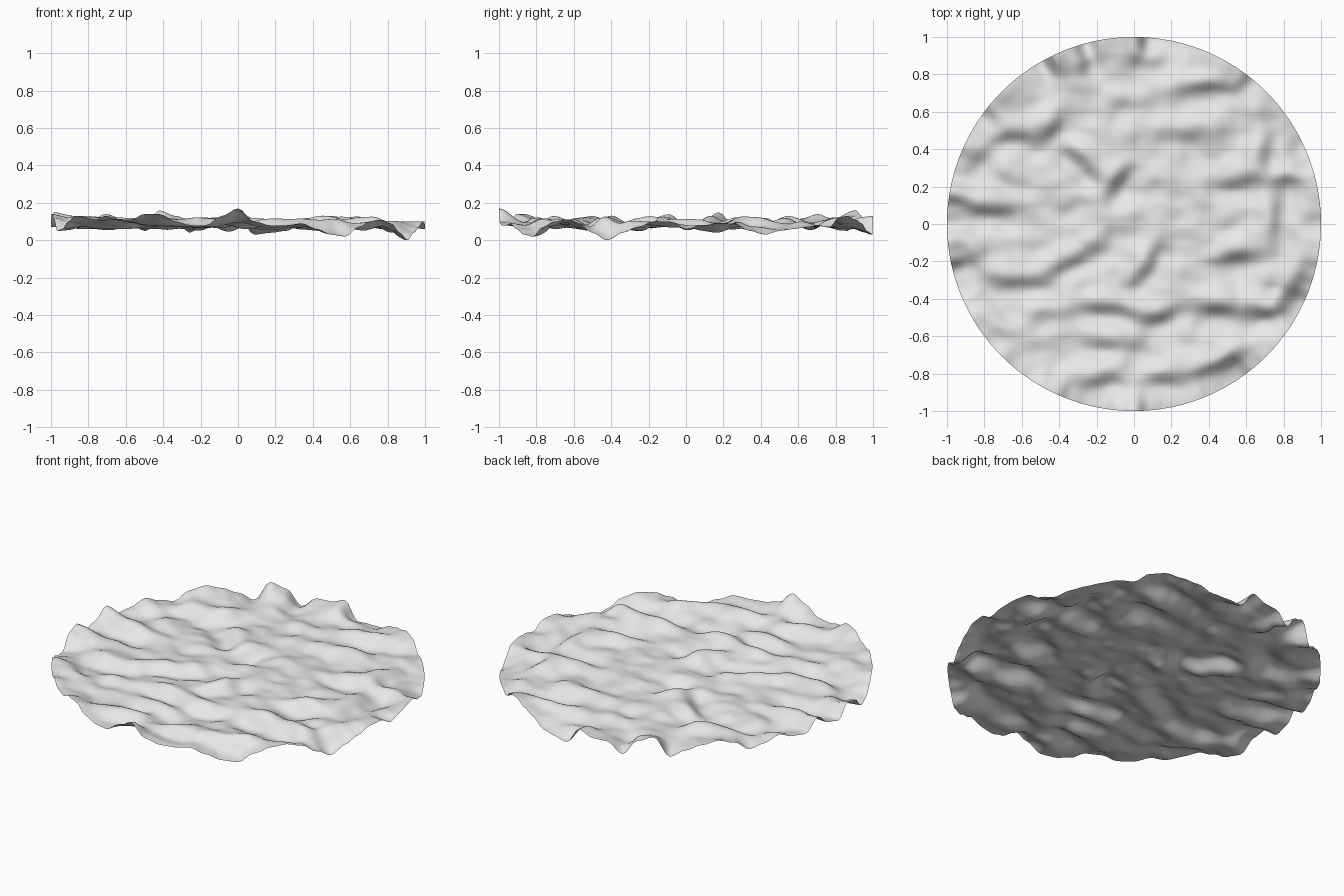
import bpy
import bmesh
import math
from mathutils import Vector, noise

RINGS, SEGMENTS = 80, 288
MEAN = 0.088

# Steep wave faces: centre x, centre y, half length, heading in degrees
SWELLS = [
    (.38, .73, .12, 8), (.09, .88, .12, 0), (-.25, .88, .08, 70),
    (.73, .6, .08, 25), (.25, .48, .16, 5), (.7, .38, .08, 70),
    (-.45, .5, .1, 50), (-.66, .47, .08, 0), (-.9, .32, .08, 45),
    (-.27, .32, .09, -40), (-.08, .22, .09, 65), (-.8, .07, .15, -5),
    (.6, .22, .12, 5), (.87, .23, .08, 5), (.76, 0, .12, 85),
    (-.3, -.18, .12, 30), (-.92, -.14, .07, -30), (-.68, -.31, .13, -5),
    (.08, -.2, .1, 60), (.55, -.18, .1, 10), (.9, -.32, .09, 50),
    (-.15, -.45, .12, -5), (.15, -.5, .1, 20), (.4, -.45, .1, 0),
    (.68, -.48, .12, -5), (-.12, -.64, .16, 0), (-.77, -.57, .1, -30),
    (-.2, -.86, .1, 30), (.17, -.83, .12, 5), (.5, -.75, .1, 20),
]

# Rim heights in hundredths, evenly spaced anticlockwise from +x
RIM = [6, 8, 9, 9, 5, 3, 5, 6, 7, 8, 7, 12, 13, 11, 9, 5, 4, 3,
       13, 10, 10, 4, 13, 16, 5, 9, 12, 14, 12, 7, 9, 12, 9, 8, 15, 9,
       7, 14, 12, 5, 6, 10, 13, 12, 11, 13, 11, 11, 14, 14, 10, 8, 8, 13,
       17, 10, 8, 8, 9, 6, 3, 2, 7, 10, 11, 9, 4, 0, 4, 7, 10, 10]


def swell_height(x, y, swell):
    """A crest behind and a trough in front of one steep wave face."""
    centre_x, centre_y, length, heading = swell
    angle = math.radians(heading)
    dx, dy = x - centre_x, y - centre_y
    along = (dx * math.cos(angle) + dy * math.sin(angle)) / length
    across = (dy * math.cos(angle) - dx * math.sin(angle)) / 0.055
    return 0.05 * across * math.exp(-(across ** 2 + along ** 2) / 2)


def rim_height(angle):
    """Smooth interpolation between neighbouring rim heights."""
    position = (angle / math.tau) % 1 * len(RIM)
    index = int(position)
    blend = (1 - math.cos(math.pi * (position - index))) / 2
    here, following = RIM[index % len(RIM)], RIM[(index + 1) % len(RIM)]
    return (here + (following - here) * blend) / 100


def water_height(x, y):
    ripple = noise.noise(Vector((x * 4, y * 6, 3))) * 0.025
    ripple += noise.noise(Vector((x * 8, y * 10, 7))) * 0.018
    waves = ripple + sum(swell_height(x, y, s) for s in SWELLS)
    # Soft limit on crests and troughs
    inside = MEAN + 0.075 * math.tanh(waves / 0.075)
    edge = min(max((math.hypot(x, y) - 0.84) / 0.16, 0), 1)
    edge = edge * edge * (3 - 2 * edge)
    return inside + (rim_height(math.atan2(y, x)) - inside) * edge


def build_water_surface():
    bm = bmesh.new()

    def point(radius, angle):
        x, y = radius * math.cos(angle), radius * math.sin(angle)
        return bm.verts.new((x, y, water_height(x, y)))

    # Concentric rings joined into a single open sheet
    centre = point(0, 0)
    rings = [[point(r / RINGS, math.tau * s / SEGMENTS) for s in range(SEGMENTS)]
             for r in range(1, RINGS + 1)]
    for s in range(SEGMENTS):
        following = (s + 1) % SEGMENTS
        bm.faces.new((centre, rings[0][s], rings[0][following]))
        for inner, outer in zip(rings, rings[1:]):
            bm.faces.new((inner[s], outer[s], outer[following], inner[following]))
    for face in bm.faces:
        face.smooth = True

    mesh = bpy.data.meshes.new("water_surface")
    bm.to_mesh(mesh)
    bm.free()
    surface = bpy.data.objects.new("water_surface", mesh)
    bpy.context.collection.objects.link(surface)
    return surface


def make_material(name, colour):
    material = bpy.data.materials.new(name)
    material.use_nodes = True
    material.diffuse_color = colour
    shader = next(n for n in material.node_tree.nodes if n.type == "BSDF_PRINCIPLED")
    shader.inputs["Base Color"].default_value = colour
    return material


default_cube = bpy.data.objects.get("Cube")
if default_cube:
    bpy.data.objects.remove(default_cube, do_unlink=True)

water = build_water_surface()
water.data.materials.append(make_material("light grey", (0.8, 0.8, 0.8, 1)))
